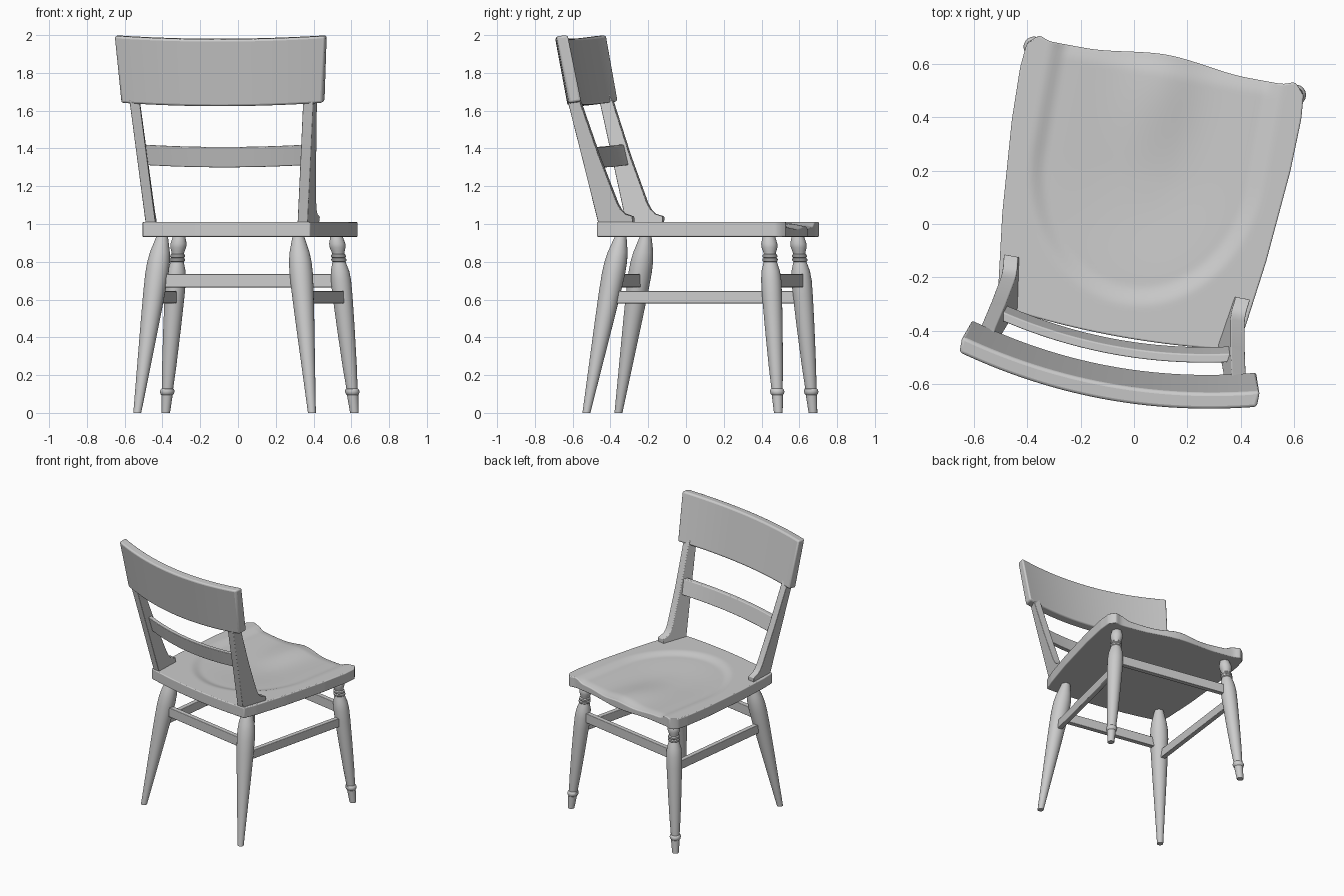
import bpy, bmesh, math
from mathutils import Matrix, Vector

if "Cube" in bpy.data.objects:
    bpy.data.objects.remove(bpy.data.objects["Cube"])

# The whole chair is turned slightly about z
PLACE = Matrix.Rotation(math.radians(-10.4), 4, 'Z') @ Matrix.Translation((0.01, 0, 0))


def make(name, verts, faces, bevel=0.0, angle=35):
    bm = bmesh.new()
    vs = [bm.verts.new(v) for v in verts]
    for f in faces:
        bm.faces.new([vs[i] for i in f])
    bmesh.ops.recalc_face_normals(bm, faces=bm.faces)
    me = bpy.data.meshes.new(name)
    bm.to_mesh(me)
    bm.free()
    ob = bpy.data.objects.new(name, me)
    bpy.context.collection.objects.link(ob)
    ob.matrix_world = PLACE
    if bevel:
        m = ob.modifiers.new("soft_edges", 'BEVEL')
        m.width, m.segments, m.limit_method = bevel, 3, 'ANGLE'
    bpy.ops.object.select_all(action='DESELECT')
    ob.select_set(True)
    bpy.context.view_layer.objects.active = ob
    bpy.ops.object.shade_smooth_by_angle(angle=math.radians(angle))
    return ob


def loft(name, rings, **kw):
    """Skin a list of equal closed rings and cap both ends."""
    n = len(rings[0])
    verts = [v for r in rings for v in r]
    faces = [(k * n + i, k * n + (i + 1) % n, (k + 1) * n + (i + 1) % n, (k + 1) * n + i)
             for k in range(len(rings) - 1) for i in range(n)]
    faces += [tuple(range(n)), tuple(range(len(verts) - n, len(verts)))]
    return make(name, verts, faces, **kw)


def leg(name, foot, top, profile, n=24):
    """Turned leg: (z, radius) profile along a slanted axis."""
    a, b = Vector((*foot, 0)), Vector((*top, 0.93))
    rings = []
    for z, r in profile:
        c = a.lerp(b, z / 0.93)
        rings.append([(c.x + r * math.cos(2 * math.pi * i / n),
                       c.y + r * math.sin(2 * math.pi * i / n), z) for i in range(n)])
    return loft(name, rings)


def bar(name, a, b, thick, h0, h1):
    """Straight rectangular stretcher."""
    a, b = Vector((*a, 0)), Vector((*b, 0))
    d = (b - a).normalized()
    s = Vector((-d.y, d.x, 0)) * thick / 2
    up0, up1 = Vector((0, 0, h0)), Vector((0, 0, h1))
    return loft(name, [[p - s + up0, p + s + up0, p + s + up1, p - s + up1] for p in (a, b)],
                bevel=0.004)


def curved_rail(name, half0, half1, section, bow, sag, bevel, n=28):
    """Bowed back rail; section lists (y, z) of its end, half0/half1 = half widths bottom/top."""
    z0, z1 = min(p[1] for p in section), max(p[1] for p in section)
    rings = []
    for i in range(n + 1):
        t = 2 * i / n - 1
        k = 1 - t * t
        rings.append([(t * (half0 + (half1 - half0) * (z - z0) / (z1 - z0)),
                       y - bow * k, z - sag * k) for y, z in section])
    return loft(name, rings, bevel=bevel)


def smooth(a, b, x):
    t = max(0, min(1, (x - a) / (b - a)))
    return t * t * (3 - 2 * t)


def half_width(y):
    pts = [(-0.395, 0.45), (-0.3, 0.47), (-0.05, 0.502), (0.3, 0.53), (0.5, 0.535), (0.58, 0.528), (0.64, 0.515)]
    for (y0, w0), (y1, w1) in zip(pts, pts[1:]):
        if y <= y1:
            return w0 + (w1 - w0) * (y - y0) / (y1 - y0)
    return pts[-1][1]


def seat_top(x, y):
    r = math.hypot(x / 0.445, min(0, y - 0.22) / 0.53)
    z = 1.01 - 0.018 * (1 - smooth(0.84, 1.0, r)) - 0.014 * (1 - smooth(0.2, 0.9, r))
    z += 0.024 * math.exp(-(x / 0.13) ** 2) * smooth(0.15, 0.55, y)
    return z - 0.014 * smooth(0.56, 0.65, y) * (1 - smooth(0.8, 1.0, r))


# Saddle seat: scooped top, flat underside
NX, NY = 72, 72
top, bottom = [], []
for j in range(NY + 1):
    for i in range(NX + 1):
        u, v = 2 * i / NX - 1, j / NY
        back = -0.425 + 0.03 * u * u
        front = 0.645 - 0.03 * smooth(0, 0.6, abs(u)) + 0.014 * math.exp(-((abs(u) - 0.94) / 0.06) ** 2)
        front -= 0.03 * smooth(0.95, 1.0, abs(u))
        y = back + (front - back) * v
        x = u * half_width(y)
        top.append((x, y, seat_top(x, y)))
        bottom.append((x, y, 0.932))
W, N = NX + 1, (NX + 1) * (NY + 1)
faces = []
for j in range(NY):
    for i in range(NX):
        q = (j * W + i, j * W + i + 1, (j + 1) * W + i + 1, (j + 1) * W + i)
        faces += [q, tuple(N + k for k in q)]
rim = [(0, i) for i in range(NX)] + [(j, NX) for j in range(NY)] \
    + [(NY, i) for i in range(NX, 0, -1)] + [(j, 0) for j in range(NY, 0, -1)]
rim = [j * W + i for j, i in rim]
faces += [(a, b, N + b, N + a) for a, b in zip(rim, rim[1:] + rim[:1])]
make("seat", top + bottom, faces, bevel=0.006)

# Turned profiles
BACK_LEG = [(0, 0.021), (0.1, 0.027), (0.3, 0.039), (0.5, 0.051), (0.65, 0.059), (0.74, 0.062),
            (0.8, 0.06), (0.85, 0.053), (0.9, 0.04), (0.945, 0.028)]
FRONT_LEG = [(0, 0.023), (0.095, 0.03), (0.1, 0.035), (0.113, 0.039), (0.126, 0.035), (0.13, 0.03),
             (0.25, 0.038), (0.45, 0.047), (0.62, 0.053), (0.7, 0.054), (0.75, 0.049), (0.785, 0.039),
             (0.8, 0.035), (0.805, 0.04), (0.815, 0.041), (0.82, 0.034), (0.826, 0.039), (0.836, 0.039),
             (0.842, 0.032), (0.855, 0.035), (0.875, 0.042), (0.895, 0.043), (0.915, 0.038), (0.945, 0.03)]

# Back post outline (y, z) with a small foot on the seat
POST = [(-0.39, 1.0), (-0.2, 1.0), (-0.2, 1.04), (-0.245, 1.055), (-0.265, 1.075), (-0.285, 1.11),
        (-0.38, 1.36), (-0.475, 1.64), (-0.495, 1.69), (-0.55, 1.69), (-0.545, 1.65), (-0.47, 1.34)]

# Paired parts
for s, side in ((-1, "left"), (1, "right")):
    leg("back_leg_" + side, (s * 0.47, -0.448), (s * 0.367, -0.283), BACK_LEG)
    leg("front_leg_" + side, (s * 0.508, 0.592), (s * 0.424, 0.526), FRONT_LEG)
    bar("side_stretcher_" + side, (s * 0.402, -0.34), (s * 0.453, 0.548), 0.035, 0.58, 0.645)
    rings = []
    for off in (-0.027, 0.027):
        rings.append([(s * (0.408 + 0.09 * (z - 1) + 0.15 * (y + 0.39 + 0.24 * (z - 1)) + off), y, z)
                      for y, z in POST])
    loft("back_post_" + side, rings, bevel=0.004)

# Front and back stretchers
bar("back_stretcher", (-0.392, -0.324), (0.392, -0.324), 0.035, 0.665, 0.735)
bar("front_stretcher", (-0.445, 0.542), (0.445, 0.542), 0.035, 0.665, 0.735)

# Bowed rails of the backrest
curved_rail("top_rail", 0.542, 0.567,
            [(-0.462, 1.65), (-0.53, 2.0), (-0.592, 1.995), (-0.528, 1.64)], 0.075, 0.018, 0.012)
curved_rail("middle_rail", 0.425, 0.435,
            [(-0.385, 1.312), (-0.412, 1.42), (-0.445, 1.42), (-0.418, 1.312)], 0.05, 0.012, 0.005)
